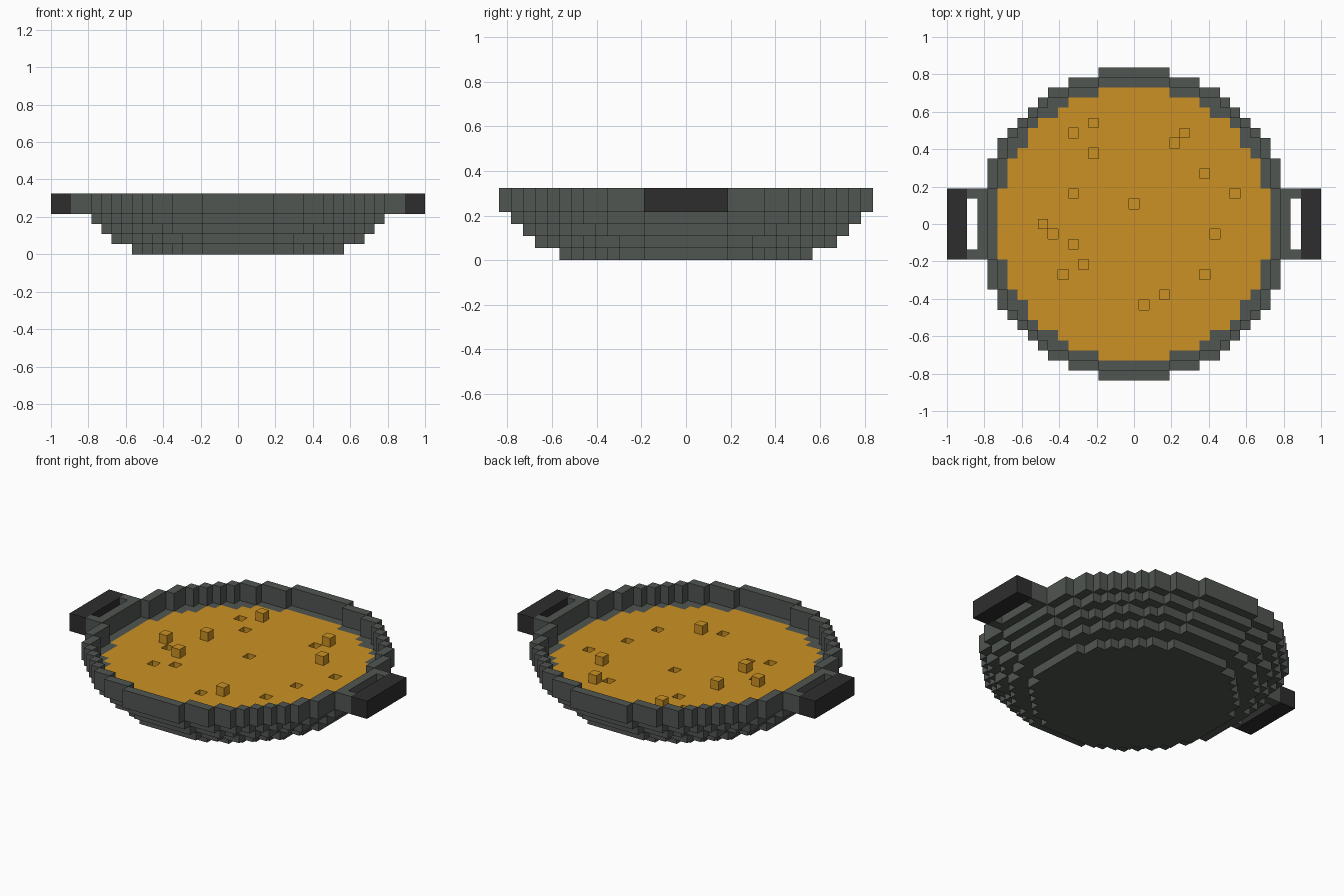
import bpy, bmesh

if "Cube" in bpy.data.objects:
    bpy.data.objects.remove(bpy.data.objects["Cube"])

V = 2.0 / 37          # edge of one block; the model is 37 blocks long


def material(name, rgb):
    m = bpy.data.materials.new(name)
    m.diffuse_color = (*rgb, 1.0)
    m.use_nodes = True
    m.node_tree.nodes["Principled BSDF"].inputs["Base Color"].default_value = m.diffuse_color
    return m


iron = material("grey iron", (0.082, 0.092, 0.083))
grip = material("dark grip", (0.027, 0.027, 0.027))
food = material("golden filling", (0.600, 0.285, 0.017))


def disc(radius, layer):
    """Stepped round layer of blocks."""
    n = int(radius)
    return {(i, j, layer) for i in range(-n, n + 1) for j in range(-n, n + 1)
            if i * i + j * j < radius * radius}


def box(xs, ys, zs):
    return {(i, j, k) for i in xs for j in ys for k in zs}


# Filling: flat surface with raised crumbs and one-block dents
crumbs = [(-4, 10), (-6, 3), (-9, 0), (-6, -2), (3, -7), (7, 5), (5, 9)]
dents = [(-6, 9), (-4, 7), (0, 2), (-8, -1), (-5, -4), (-7, -5),
         (1, -8), (7, -5), (8, -1), (10, 3), (4, 8)]
filling = disc(13.5, 3)
filling |= {(i, j, 4) for i, j in crumbs}
filling -= {(i, j, 3) for i, j in dents}
filling |= {(i, j, 2) for i, j in dents}      # dent floors

# Pan: stepped bowl, ledge and a two-block-high rim
pan = set()
for layer, radius in enumerate((10.5, 12.5, 13.5)):
    pan |= disc(radius, layer)
pan |= disc(14.5, 3) - disc(13.5, 3)
for layer in (4, 5):
    pan |= disc(15.5, layer) - disc(14.5, layer)
pan -= filling

# Handles: grey arms and dark grips, mirrored left and right
parts = {"pan": (pan, iron), "filling": (filling, food)}
for side, s in (("left", -1), ("right", 1)):
    parts[side + "_handle_arms"] = (box((16 * s,), (-3, 3), (4, 5)), iron)
    parts[side + "_handle_grip"] = (box((17 * s, 18 * s), range(-3, 4), (4, 5)), grip)

solid = set().union(*(cells for cells, _ in parts.values()))


def build(name, cells, mat):
    """Skin the exposed sides of the blocks as one mesh."""
    bm = bmesh.new()
    verts = {}

    def vert(p):
        if p not in verts:
            verts[p] = bm.verts.new(((p[0] - 0.5) * V, (p[1] - 0.5) * V, p[2] * V))
        return verts[p]

    for c in sorted(cells):
        for axis in range(3):
            u, w = (axis + 1) % 3, (axis + 2) % 3
            for d in (0, 1):
                near = list(c)
                near[axis] += 2 * d - 1
                if tuple(near) in solid:
                    continue
                ring = []
                for a, b in ((0, 0), (1, 0), (1, 1), (0, 1)):
                    p = list(c)
                    p[axis] += d
                    p[u] += a
                    p[w] += b
                    ring.append(vert(tuple(p)))
                bm.faces.new(ring if d else ring[::-1])
    mesh = bpy.data.meshes.new(name)
    bm.to_mesh(mesh)
    bm.free()
    mesh.materials.append(mat)
    bpy.context.collection.objects.link(bpy.data.objects.new(name, mesh))


for name, (cells, mat) in parts.items():
    build(name, cells, mat)
